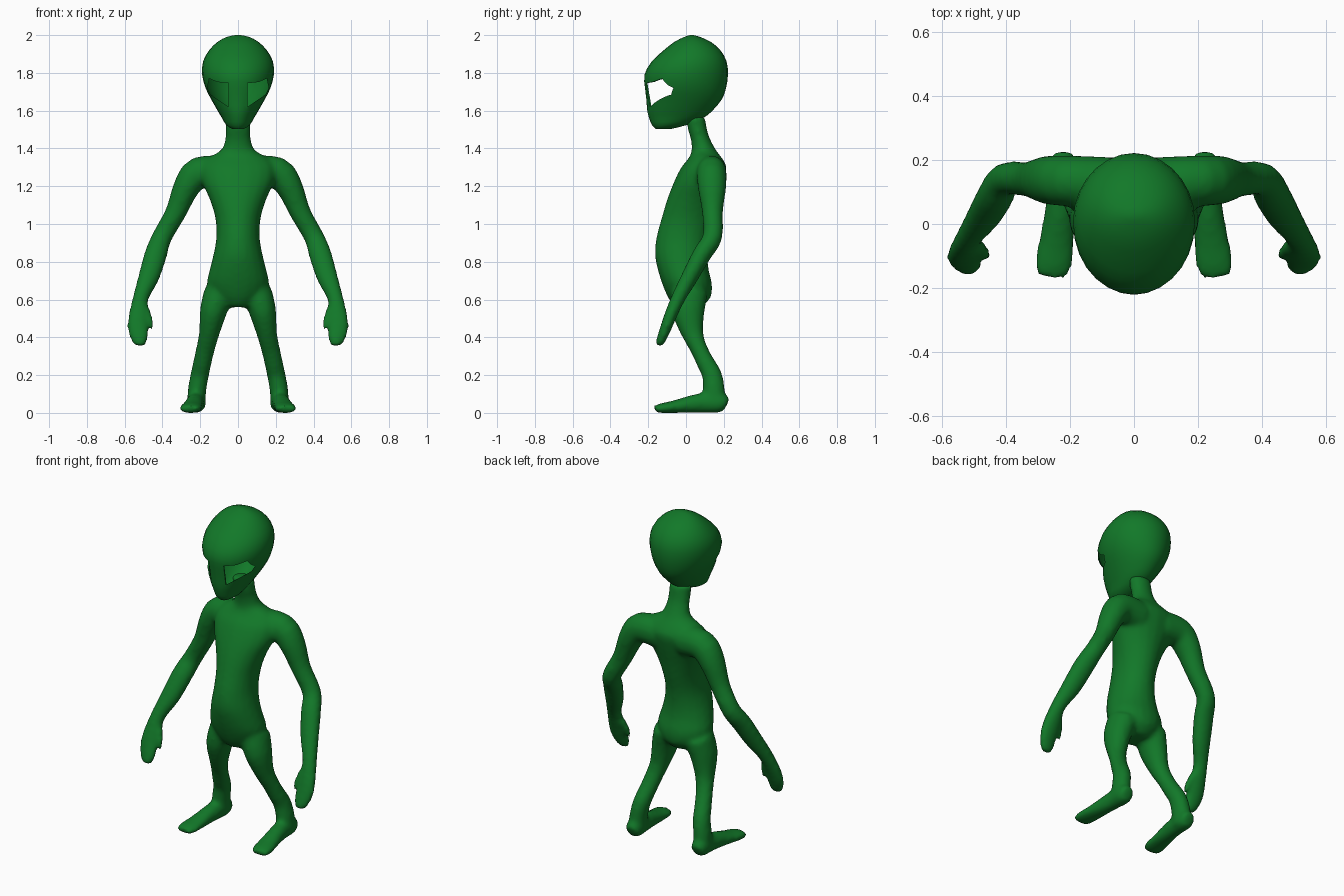
import bpy
import bmesh
from math import cos, sin, tau
from mathutils import Vector

cube = bpy.data.objects.get("Cube")
if cube:
    bpy.data.objects.remove(cube, do_unlink=True)

# Single skin colour
skin = bpy.data.materials.new("green skin")
skin.use_nodes = True
colour = (.006, .19, .022, 1)
skin.diffuse_color = colour
skin.node_tree.nodes["Principled BSDF"].inputs["Base Color"].default_value = colour


def refine(sections, steps):
    """Smooth the list of section values with a Catmull-Rom spline."""
    rows = [Vector(s) for s in sections]
    out = []
    for i in range(len(rows) - 1):
        a, b = rows[max(i - 1, 0)], rows[i]
        c, d = rows[i + 1], rows[min(i + 2, len(rows) - 1)]
        for k in range(steps):
            t = k / steps
            out.append(b + (c - a) * (t / 2)
                       + (a * 2 - b * 5 + c * 4 - d) * (t * t / 2)
                       + (b * 3 - a - c * 3 + d) * (t * t * t / 2))
    return out + [rows[-1]]


def loft(bm, sections, guide=None, side=1, sides=20, steps=3):
    """Closed tube through elliptical sections (x, y, z, half width, half depth).
    With a guide axis the rings turn to follow the path, otherwise they lie flat."""
    rows = refine(sections, steps)
    rings = []
    for i, row in enumerate(rows):
        centre = Vector(row[:3])
        u, v = Vector((1, 0, 0)), Vector((0, 1, 0))
        if guide:
            ahead, behind = rows[min(i + 1, len(rows) - 1)], rows[max(i - 1, 0)]
            along = (Vector(ahead[:3]) - Vector(behind[:3])).normalized()
            v = Vector(guide)
            v = (v - along * v.dot(along)).normalized()
            u = v.cross(along)
        ring = []
        for k in range(sides):
            p = centre + u * (row[3] * cos(tau * k / sides)) + v * (row[4] * sin(tau * k / sides))
            ring.append(bm.verts.new((p.x * side, p.y, p.z)))
        rings.append(ring)
    faces = [bm.faces.new(rings[0]), bm.faces.new(rings[-1])]
    for low, high in zip(rings, rings[1:]):
        for k in range(sides):
            n = (k + 1) % sides
            faces.append(bm.faces.new((low[k], low[n], high[n], high[k])))
    bmesh.ops.recalc_face_normals(bm, faces=faces)


def make(name, bm):
    mesh = bpy.data.meshes.new(name)
    bm.to_mesh(mesh)
    bm.free()
    mesh.materials.append(skin)
    obj = bpy.data.objects.new(name, mesh)
    bpy.context.collection.objects.link(obj)
    return obj


def modify(obj, kind, **settings):
    mod = obj.modifiers.new(kind.title(), kind)
    for key, value in settings.items():
        setattr(mod, key, value)
    bpy.ops.object.select_all(action='DESELECT')
    bpy.context.view_layer.objects.active = obj
    obj.select_set(True)
    bpy.ops.object.modifier_apply(modifier=mod.name)


def upright(profile):
    """Flat sections from (height, front, back, half width)."""
    return [(0, (f + b) / 2, z, w, (b - f) / 2) for z, f, b, w in profile]


# Torso and neck
torso = upright([
    (.56, -.06, .08, .07), (.61, -.095, .13, .13), (.68, -.125, .138, .165),
    (.76, -.15, .12, .15), (.84, -.165, .115, .13), (.93, -.157, .125, .115),
    (1.03, -.13, .15, .12), (1.13, -.1, .175, .15), (1.22, -.065, .2, .19),
    (1.3, -.025, .215, .2), (1.35, .015, .19, .16), (1.39, .03, .16, .09),
    (1.45, .025, .128, .068), (1.5, .01, .112, .066), (1.57, 0, .1, .066)])

# Arm from the chest out to the fingertips
arm = [
    (.08, .13, 1.27, .09, .08), (.21, .135, 1.27, .085, .08),
    (.275, .138, 1.19, .07, .075), (.33, .14, 1.06, .056, .055),
    (.403, .14, .93, .053, .052), (.435, .085, .84, .06, .05),
    (.472, .02, .72, .056, .045), (.515, -.04, .61, .042, .038),
    (.527, -.08, .52, .052, .034), (.53, -.107, .45, .056, .03),
    (.52, -.135, .38, .042, .024), (.52, -.143, .355, .025, .015)]
thumb = [
    (.515, -.045, .59, .025, .025), (.482, -.075, .53, .022, .022),
    (.462, -.095, .48, .015, .016), (.452, -.102, .44, .006, .008)]

# Leg and foot
leg = [
    (.1, .02, .64, .08, .095), (.13, .012, .54, .072, .088),
    (.153, .035, .42, .054, .058), (.172, .068, .34, .05, .046),
    (.188, .102, .27, .049, .048), (.203, .138, .2, .049, .053),
    (.217, .148, .12, .049, .058), (.22, .155, .03, .05, .055)]
foot = [
    (.222, .215, .042, .035, .038), (.222, .18, .055, .05, .055),
    (.225, .1, .055, .047, .055), (.233, .02, .046, .05, .046),
    (.243, -.06, .034, .056, .034), (.253, -.13, .026, .06, .026),
    (.256, -.167, .022, .045, .018)]

bm = bmesh.new()
loft(bm, torso)
for side in (1, -1):
    loft(bm, arm, (0, 1, 0), side)
    loft(bm, thumb, (0, 1, 0), side)
    loft(bm, leg, (0, 1, 0), side)
    loft(bm, foot, (0, 0, 1), side)
body = make("body", bm)

# Blend the limbs into one skin
modify(body, 'REMESH', mode='VOXEL', voxel_size=.013)
modify(body, 'SMOOTH', factor=.5, iterations=7)
body.data.shade_smooth()
lowest = min(v.co.z for v in body.data.vertices)
for v in body.data.vertices:
    v.co.z -= lowest * max(0, 1 - v.co.z)

# Hollow head shell
head_profile = upright([
    (1.503, -.16, -.08, .03), (1.523, -.18, 0, .062), (1.56, -.195, .09, .084),
    (1.6, -.205, .14, .108), (1.66, -.21, .19, .142), (1.72, -.217, .212, .172),
    (1.79, -.22, .222, .19), (1.86, -.182, .215, .185), (1.92, -.118, .182, .153),
    (1.965, -.06, .13, .107), (1.99, -.01, .075, .06), (2, .02, .04, .015)])
bm = bmesh.new()
loft(bm, head_profile, sides=28, steps=2)
head = make("head", bm)
modify(head, 'SOLIDIFY', thickness=.006, offset=-1)

# Slanted eye openings cut through the shell
eye = [(.05, 1.62), (.05, 1.745), (.11, 1.752), (.152, 1.77), (.163, 1.72), (.145, 1.685)]
for side in (1, -1):
    bm = bmesh.new()
    face = bm.faces.new([bm.verts.new((x * side, -.3, z)) for x, z in eye])
    grown = bmesh.ops.extrude_face_region(bm, geom=[face])["geom"]
    bmesh.ops.translate(bm, vec=(0, .27, 0),
                        verts=[g for g in grown if isinstance(g, bmesh.types.BMVert)])
    bmesh.ops.recalc_face_normals(bm, faces=bm.faces)
    cutter = make("eye_cutter", bm)
    cutter.hide_render = True
    modify(head, 'BOOLEAN', operation='DIFFERENCE', solver='EXACT', object=cutter)
    bpy.data.objects.remove(cutter, do_unlink=True)
bpy.ops.object.shade_smooth_by_angle(angle=.6)
